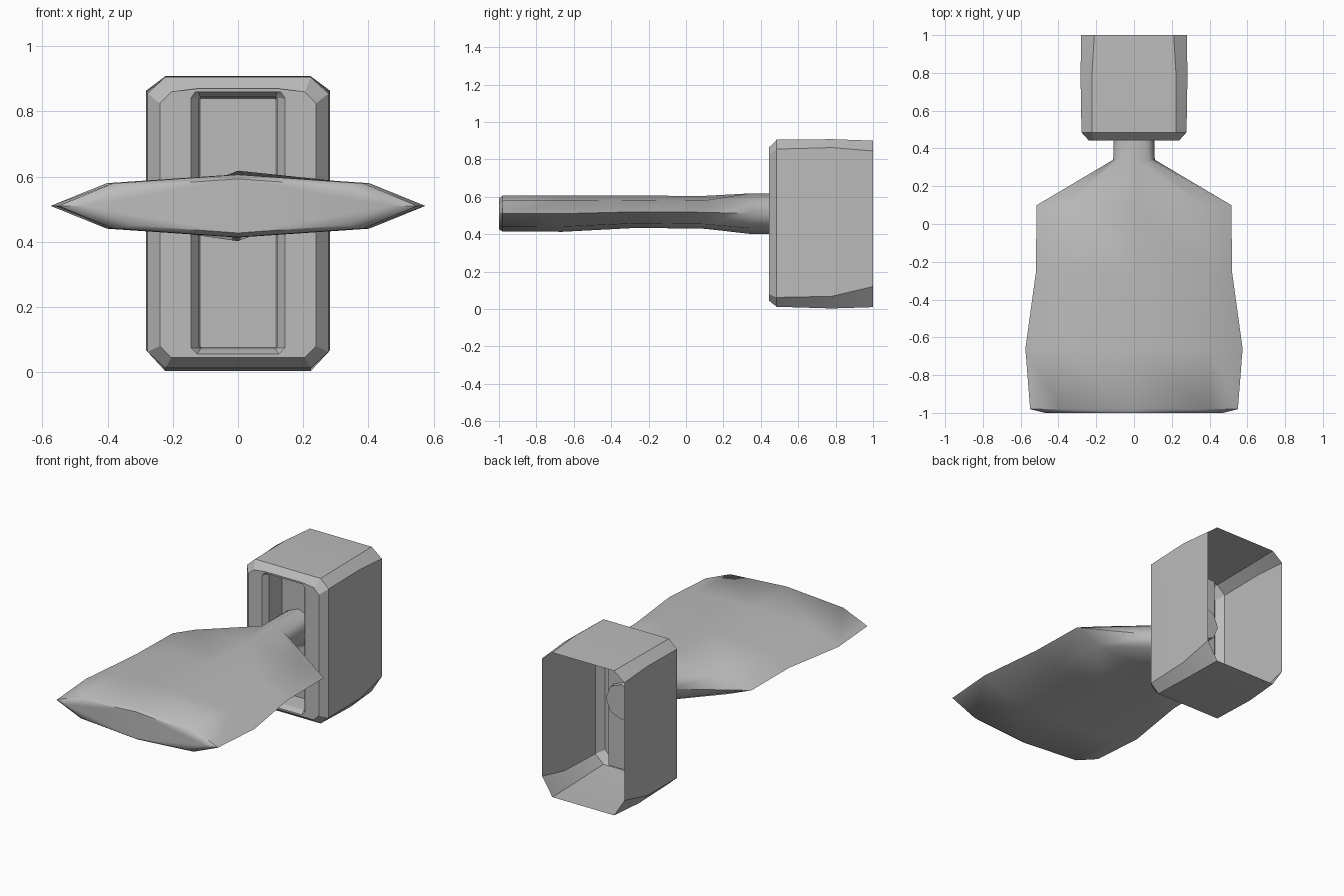
import bpy, bmesh, math

cube = bpy.data.objects.get("Cube")
if cube:
    bpy.data.objects.remove(cube, do_unlink=True)

grey = bpy.data.materials.new("neutral grey")
grey.use_nodes = True
colour = (0.5, 0.5, 0.5, 1)
grey.diffuse_color = colour
grey.node_tree.nodes["Principled BSDF"].inputs["Base Color"].default_value = colour


def loft(name, rings, cap_start, cap_end, angle):
    """Join rings of equal point count into a skin, with optional end caps."""
    bm = bmesh.new()
    loops = [[bm.verts.new(p) for p in ring] for ring in rings]
    for a, b in zip(loops, loops[1:]):
        n = len(a)
        for i in range(n):
            j = (i + 1) % n
            bm.faces.new((a[i], a[j], b[j], b[i]))
    if cap_start:
        bm.faces.new(loops[0][::-1])
    if cap_end:
        bm.faces.new(loops[-1])
    bmesh.ops.recalc_face_normals(bm, faces=bm.faces)
    mesh = bpy.data.meshes.new(name)
    bm.to_mesh(mesh)
    bm.free()
    mesh.materials.append(grey)
    obj = bpy.data.objects.new(name, mesh)
    bpy.context.collection.objects.link(obj)
    bpy.ops.object.select_all(action='DESELECT')
    obj.select_set(True)
    bpy.context.view_layer.objects.active = obj
    bpy.ops.object.shade_smooth_by_angle(angle=math.radians(angle))
    return obj


def lens(y, w, h, zc=0.51, shoulder=0.72):
    """Eight-sided pointed oval across the blade."""
    s = h * shoulder
    return [(x, y, zc + z) for x, z in
            ((w, 0), (w * .7, s), (0, h), (-w * .7, s),
             (-w, 0), (-w * .7, -s), (0, -h), (w * .7, -s))]


def chamfered(y, w, z0, z1, cx, c0, c1):
    """Rectangle with cut corners: c0 tall at the bottom, c1 at the top."""
    return [(x, y, z) for x, z in
            ((w, z0 + c0), (w, z1 - c1), (w - cx, z1), (cx - w, z1),
             (-w, z1 - c1), (-w, z0 + c0), (cx - w, z0), (w - cx, z0))]


# Flat blade narrowing to a stem that runs into the housing
loft("blade_and_stem", [
    lens(-1.00, 0.47, 0.083),
    lens(-0.98, 0.55, 0.096),
    lens(-0.66, 0.575, 0.097),
    lens(-0.26, 0.52, 0.086, 0.52),
    lens(0.10, 0.515, 0.088, 0.517),
    lens(0.34, 0.11, 0.108),
    lens(0.63, 0.105, 0.108),
], True, True, 50)

# Housing: open at the back, bevelled frame and recessed panel at the front
loft("housing", [
    chamfered(1.00, 0.28, 0.01, 0.90, 0.07, 0.11, 0.055),
    chamfered(0.78, 0.283, 0.003, 0.908, 0.06, 0.065, 0.045),
    chamfered(0.485, 0.278, 0.012, 0.905, 0.055, 0.05, 0.05),
    chamfered(0.443, 0.24, 0.045, 0.86, 0.035, 0.035, 0.035),
    chamfered(0.443, 0.145, 0.055, 0.87, 0.02, 0.02, 0.03),
    chamfered(0.475, 0.12, 0.07, 0.845, 0.004, 0.004, 0.004),
    chamfered(0.59, 0.115, 0.075, 0.84, 0.003, 0.003, 0.003),
], False, True, 20)
